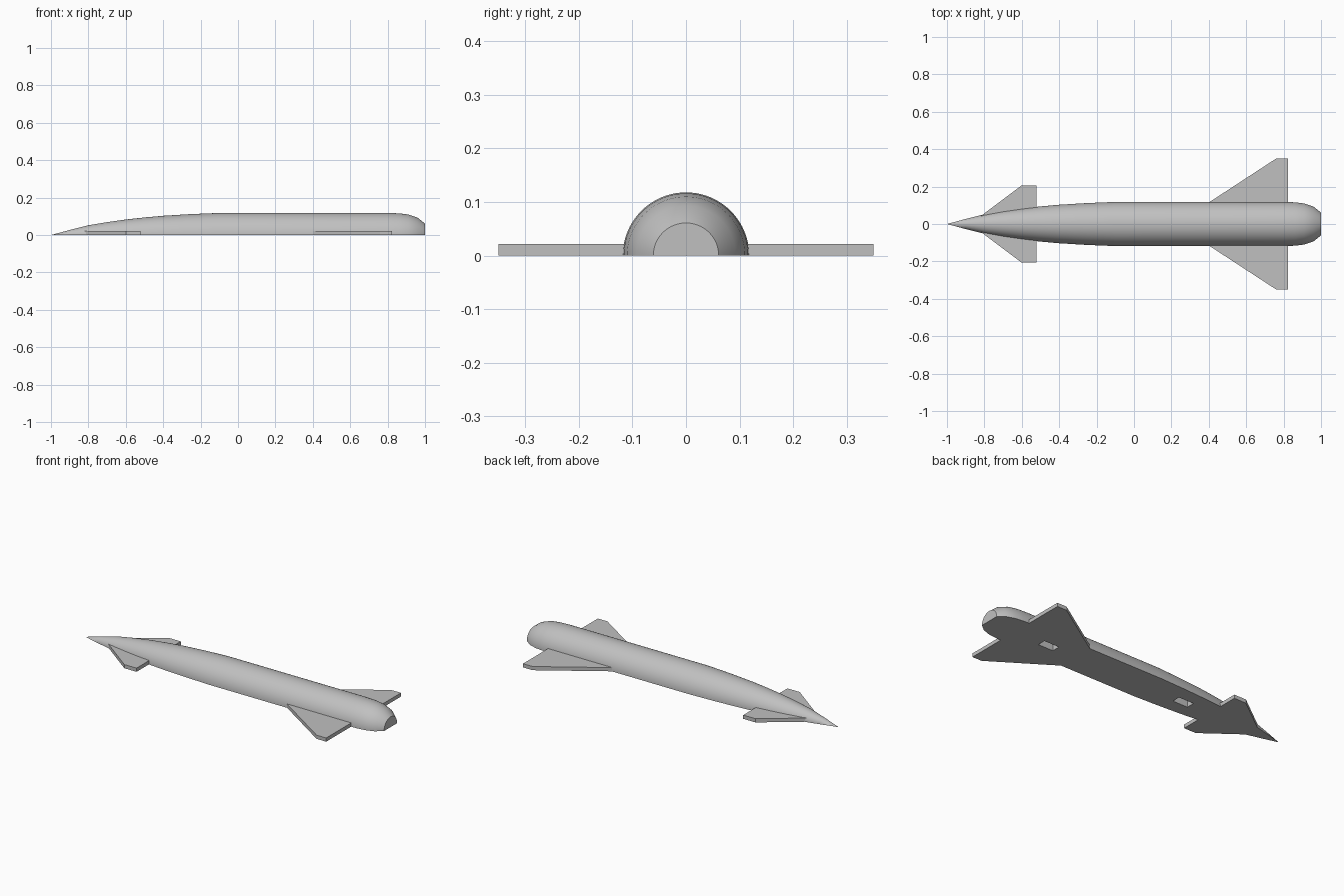
import bpy, bmesh, math

cube = bpy.data.objects.get("Cube")
if cube:
    bpy.data.objects.remove(cube, do_unlink=True)

grey = bpy.data.materials.new("light grey")
grey.use_nodes = True
colour = (0.53, 0.53, 0.53, 1)
grey.diffuse_color = colour
grey.node_tree.nodes["Principled BSDF"].inputs["Base Color"].default_value = colour


def finish(bm, name):
    bmesh.ops.recalc_face_normals(bm, faces=bm.faces)
    mesh = bpy.data.meshes.new(name)
    bm.to_mesh(mesh)
    bm.free()
    mesh.materials.append(grey)
    obj = bpy.data.objects.new(name, mesh)
    bpy.context.collection.objects.link(obj)
    return obj


def activate(obj):
    bpy.ops.object.select_all(action='DESELECT')
    obj.select_set(True)
    bpy.context.view_layer.objects.active = obj


# Half-round fuselage: profile (x, radius) spun over the top half
profile = [(-1, 0), (-0.9, 0.027), (-0.8, 0.052), (-0.7, 0.069), (-0.6, 0.083),
           (-0.5, 0.094), (-0.4, 0.103), (-0.25, 0.112), (-0.1, 0.118),
           (0.8, 0.118), (0.86, 0.116), (0.91, 0.11), (0.96, 0.093), (1, 0.061), (1, 0)]
bm = bmesh.new()
verts = [bm.verts.new((x, r, 0)) for x, r in profile]
edges = [bm.edges.new(pair) for pair in zip(verts, verts[1:])]
bmesh.ops.spin(bm, geom=verts + edges, cent=(0, 0, 0), axis=(1, 0, 0),
               angle=math.pi, steps=40)
bmesh.ops.remove_doubles(bm, verts=bm.verts, dist=0.0001)
rim = [e for e in bm.edges if e.is_boundary]
bmesh.ops.contextual_create(bm, geom=rim)
body = finish(bm, "fuselage")

# Pin slots in the flat underside
for x in (-0.34, 0.59):
    bpy.ops.mesh.primitive_cube_add(size=1, location=(x, 0, 0))
    cutter = bpy.context.object
    cutter.name = "slot_cutter"
    cutter.hide_render = True
    cutter.scale = (0.1, 0.05, 0.08)
    cutter.data.materials.append(grey)
    activate(body)
    cut = body.modifiers.new("slot", 'BOOLEAN')
    cut.operation = 'DIFFERENCE'
    cut.solver = 'EXACT'
    cut.object = cutter
    bpy.ops.object.modifier_apply(modifier=cut.name)
    bpy.data.objects.remove(cutter, do_unlink=True)
activate(body)
bpy.ops.object.shade_smooth_by_angle(angle=math.radians(30))


# Flat fins: outline extruded upward, mirrored across the centre line
def fins(name, outline):
    for side, label in ((1, "rear_side"), (-1, "front_side")):
        bm = bmesh.new()
        face = bm.faces.new([bm.verts.new((x, side * y, 0)) for x, y in outline])
        top = bmesh.ops.extrude_face_region(bm, geom=[face])["geom"]
        bmesh.ops.translate(bm, vec=(0, 0, 0.022),
                            verts=[v for v in top if isinstance(v, bmesh.types.BMVert)])
        finish(bm, name + "_" + label)


fins("nose_fin", [(-0.823, 0.04), (-0.6, 0.207), (-0.52, 0.207), (-0.52, 0.04)])
fins("tail_fin", [(0.377, 0.1), (0.76, 0.35), (0.823, 0.35), (0.823, 0.1)])
